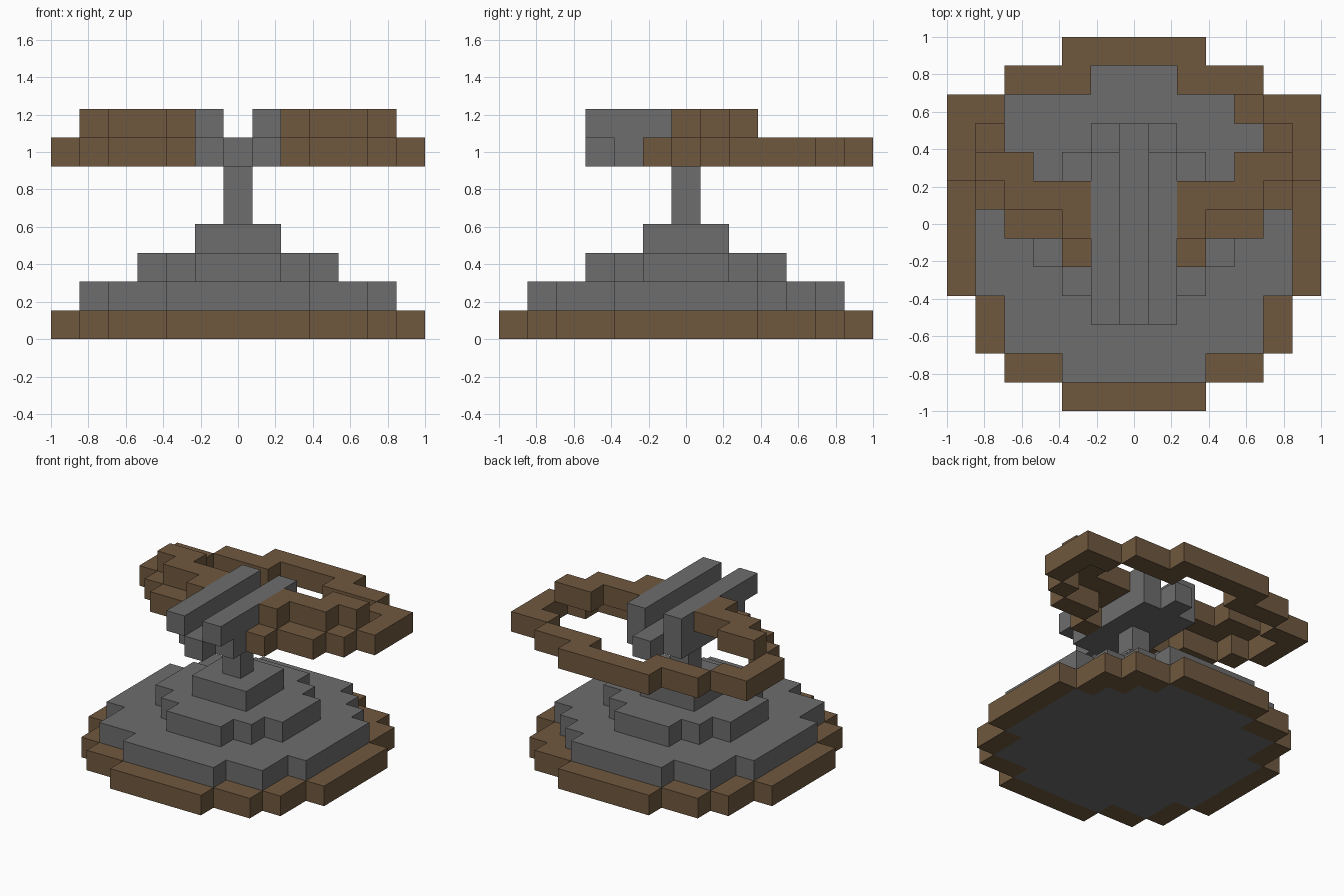
import bpy
import bmesh
import math

cube = bpy.data.objects.get("Cube")
if cube:
    bpy.data.objects.remove(cube, do_unlink=True)

U = 2 / 13  # edge of one block


def material(name, rgb):
    m = bpy.data.materials.new(name)
    m.use_nodes = True
    m.diffuse_color = (*rgb, 1)
    m.node_tree.nodes["Principled BSDF"].inputs["Base Color"].default_value = (*rgb, 1)
    return m


GREY = material("stone grey", (0.153, 0.153, 0.153))
BROWN = material("wood brown", (0.160, 0.098, 0.049))


def rect(x0, x1, y0, y1):
    """Block cells in an inclusive range."""
    return {(x, y) for x in range(x0, x1 + 1) for y in range(y0, y1 + 1)}


def disc(half_widths):
    """Stepped disc; half_widths[j] is the half width of rows +j and -j."""
    cells = set()
    for j, w in enumerate(half_widths):
        cells |= rect(-w, w, j, j) | rect(-w, w, -j, -j)
    return cells


def mirror(cells):
    return {(-x, y) for x, y in cells}


def blocks(name, layers, mat):
    """Outer skin of a set of blocks; layers maps layer number to its cells."""
    solid = {(x, y, z) for z, cells in layers.items() for x, y in cells}
    bm = bmesh.new()
    verts = {}

    def vert(p):
        if p not in verts:
            verts[p] = bm.verts.new(((p[0] - 0.5) * U, (p[1] - 0.5) * U, p[2] * U))
        return verts[p]

    for c in sorted(solid):
        for axis in range(3):
            for side in (0, 1):
                n = list(c)
                n[axis] += 2 * side - 1
                if tuple(n) in solid:
                    continue
                a, b = (axis + 1) % 3, (axis + 2) % 3
                quad = []
                for da, db in ((0, 0), (1, 0), (1, 1), (0, 1)):
                    p = list(c)
                    p[axis] += side
                    p[a] += da
                    p[b] += db
                    quad.append(vert(tuple(p)))
                bm.faces.new(quad if side else quad[::-1])
    # merge flat block faces into large ones
    bmesh.ops.dissolve_limit(bm, angle_limit=math.radians(1),
                             verts=bm.verts[:], edges=bm.edges[:])
    me = bpy.data.meshes.new(name)
    bm.to_mesh(me)
    bm.free()
    me.materials.append(mat)
    ob = bpy.data.objects.new(name, me)
    bpy.context.collection.objects.link(ob)
    return ob


# stepped base: brown rim around a grey core, then shrinking tiers
foot = disc([6, 6, 6, 5, 5, 4, 2])
core = disc([5, 5, 5, 4, 4, 2]) - {(4, 4)}
blocks("base_rim", {0: foot - core}, BROWN)
blocks("base_core", {0: core, 1: core}, GREY)
blocks("middle_tier", {2: disc([3, 3, 2, 1])}, GREY)
blocks("upper_tier", {3: rect(-1, 1, -1, 1)}, GREY)

# thin post
blocks("post", {4: {(0, 0)}, 5: {(0, 0)}}, GREY)

# grooved cradle with two rails
cradle = rect(-1, 1, -2, 2) | rect(0, 0, -3, 3)
rails = rect(1, 1, -3, 2)
blocks("cradle", {6: cradle, 7: rails | mirror(rails)}, GREY)

# curved arms: lower band and raised band on each side
lower = {(2, -1), (3, 0), (4, 0), (5, 1), (6, 2), (6, 3), (6, 4), (5, 4)}
upper = {(2, 0)} | rect(2, 4, 1, 1) | rect(4, 5, 2, 2)
blocks("left_arm", {6: lower, 7: upper}, BROWN)
blocks("right_arm", {6: mirror(lower), 7: mirror(upper)}, BROWN)

# bow closing the arms at the back
side = rect(2, 4, 5, 5)
blocks("back_bow", {6: side | mirror(side) | rect(-2, 2, 6, 6)}, BROWN)
